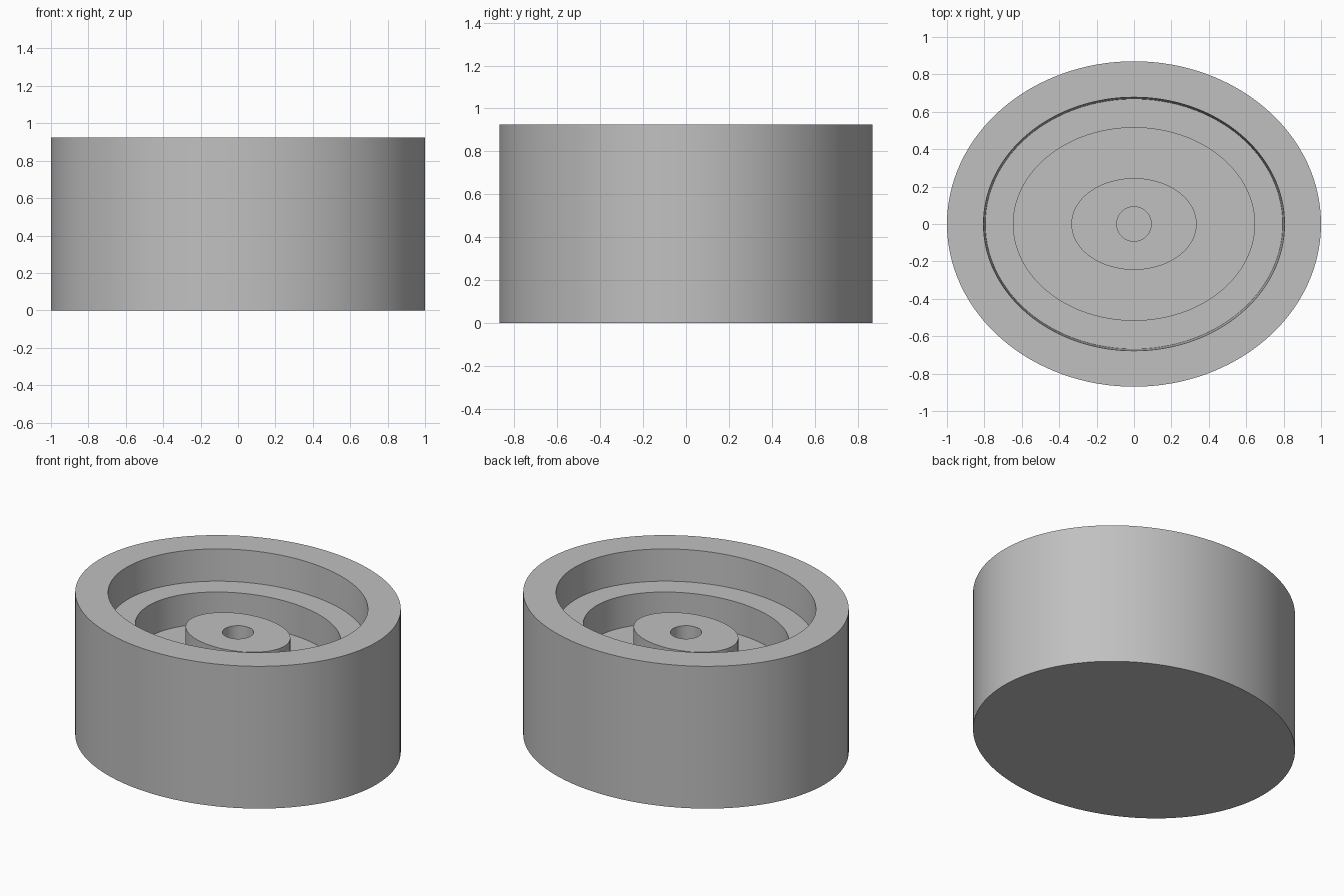
import bpy, bmesh, math

SEGMENTS = 128
RIM, LEDGE, FLOOR = 0.925, 0.72, 0.515

old = bpy.data.objects.get("Cube")
if old:
    bpy.data.objects.remove(old, do_unlink=True)

grey = bpy.data.materials.new("mid grey")
grey.use_nodes = True
colour = (0.53, 0.53, 0.53, 1)
grey.diffuse_color = colour
grey.node_tree.nodes["Principled BSDF"].inputs["Base Color"].default_value = colour


def elliptic_lathe(name, profile):
    """Skin elliptical rings (x radius, y radius, z) and cap both ends."""
    bm = bmesh.new()
    rings = []
    for rx, ry, z in profile:
        angles = [math.tau * i / SEGMENTS for i in range(SEGMENTS)]
        rings.append([bm.verts.new((rx * math.cos(a), ry * math.sin(a), z)) for a in angles])
    for low, high in zip(rings, rings[1:]):
        for i in range(SEGMENTS):
            j = (i + 1) % SEGMENTS
            bm.faces.new((low[i], low[j], high[j], high[i]))
    bm.faces.new(rings[0][::-1])
    bm.faces.new(rings[-1])
    mesh = bpy.data.meshes.new(name)
    bm.to_mesh(mesh)
    bm.free()
    mesh.materials.append(grey)
    obj = bpy.data.objects.new(name, mesh)
    bpy.context.collection.objects.link(obj)
    bpy.ops.object.select_all(action="DESELECT")
    obj.select_set(True)
    bpy.context.view_layer.objects.active = obj
    bpy.ops.object.shade_smooth_by_angle(angle=math.radians(30))


# Stepped oval body: outer wall, rim, drafted recess, ledge, pit, boss and round bore
elliptic_lathe("stepped_oval_housing", [
    (1.0, 0.87, 0),
    (1.0, 0.87, RIM),
    (0.805, 0.678, RIM),
    (0.795, 0.668, LEDGE),
    (0.645, 0.515, LEDGE),
    (0.645, 0.515, FLOOR),
    (0.335, 0.245, FLOOR),
    (0.335, 0.245, LEDGE),
    (0.092, 0.092, LEDGE),
    (0.092, 0.092, FLOOR),
])
